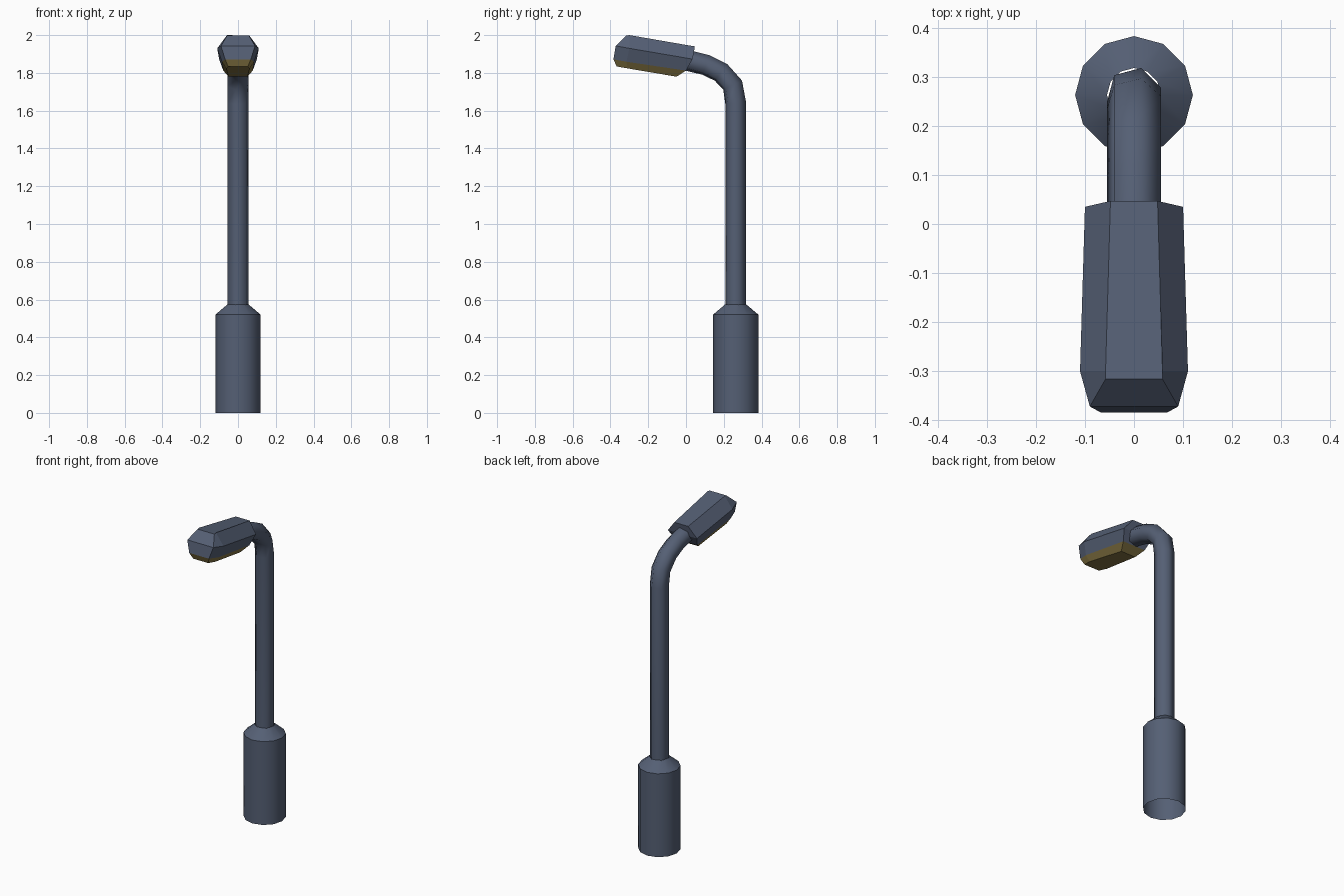
import bpy, bmesh, math
from mathutils import Vector

if "Cube" in bpy.data.objects:
    bpy.data.objects.remove(bpy.data.objects["Cube"])


def material(name, rgb):
    m = bpy.data.materials.new(name)
    m.diffuse_color = (*rgb, 1)
    m.use_nodes = True
    m.node_tree.nodes["Principled BSDF"].inputs["Base Color"].default_value = m.diffuse_color
    return m


METAL = material("blue_grey_metal", (0.09, 0.115, 0.175))
LENS = material("amber_lens", (0.25, 0.19, 0.06))


def loft(name, rings, mat, cap_start=False, cap_end=False, smooth=False):
    """Bridge equal-length closed rings of points into one mesh object."""
    bm = bmesh.new()
    rows = [[bm.verts.new(p) for p in ring] for ring in rings]
    n = len(rows[0])
    for a, b in zip(rows, rows[1:]):
        for i in range(n):
            j = (i + 1) % n
            bm.faces.new((a[i], a[j], b[j], b[i]))
    if cap_start:
        bm.faces.new(rows[0][::-1])
    if cap_end:
        bm.faces.new(rows[-1])
    bmesh.ops.recalc_face_normals(bm, faces=bm.faces)
    me = bpy.data.meshes.new(name)
    bm.to_mesh(me)
    bm.free()
    me.materials.append(mat)
    ob = bpy.data.objects.new(name, me)
    bpy.context.collection.objects.link(ob)
    if smooth:
        bpy.ops.object.select_all(action='DESELECT')
        ob.select_set(True)
        bpy.context.view_layer.objects.active = ob
        bpy.ops.object.shade_smooth_by_angle(angle=math.radians(smooth))
    return ob


def tube_ring(y, z, r, sides, normal=(1, 0), phase=0):
    """Ring around a centre on the x = 0 plane; normal is its (y, z) axis."""
    ring = []
    for i in range(sides):
        a = phase + 2 * math.pi * i / sides
        s = r * math.sin(a)
        ring.append((r * math.cos(a), y + s * normal[0], z + s * normal[1]))
    return ring


def mirrored(half):
    """Complete a ring from its right half, given front to back."""
    return half + [(-x, y, z) for x, y, z in reversed(half)]


# Base: 12-sided open sleeve with a sloped shoulder
POLE_Y = 0.263
loft("base", [tube_ring(POLE_Y, z, r, 12)
              for z, r in ((0, 0.12), (0.52, 0.12), (0.575, 0.055))],
     METAL, smooth=35)

# Pole: six-sided tube bending forward into the lamp head
path = [Vector(p) for p in ((POLE_Y, 0.57), (POLE_Y, 1.64), (0.247, 1.735),
                            (0.185, 1.803), (0.105, 1.842), (0.0, 1.868))]
rings = []
for i, p in enumerate(path):
    before = (p - path[i - 1]).normalized() if i else Vector((0, 1))
    after = (path[i + 1] - p).normalized() if i + 1 < len(path) else before
    t = (before + after).normalized()
    rings.append(tube_ring(p.x, p.y, 0.057, 6, (t.y, -t.x), math.radians(15)))
loft("pole", rings, METAL, smooth=65)

# Lamp housing: faceted shell, top edge, widest edge and lower rim
top = mirrored([(0.058, -0.316, 1.997), (0.058, -0.300, 2.0), (0.048, 0.047, 1.94)])
widest = mirrored([(0.09, -0.372, 1.943), (0.11, -0.30, 1.93), (0.10, 0.035, 1.873)])
rim = mirrored([(0.068, -0.384, 1.872), (0.085, -0.315, 1.859), (0.078, 0.0, 1.812)])
loft("lamp_housing", [top, widest, rim], METAL, cap_start=True)

# Lens: amber tray closing the underside
tray = mirrored([(0.052, -0.367, 1.834), (0.062, -0.31, 1.824), (0.05, -0.05, 1.78)])
loft("lens", [rim, tray], LENS, cap_end=True)
